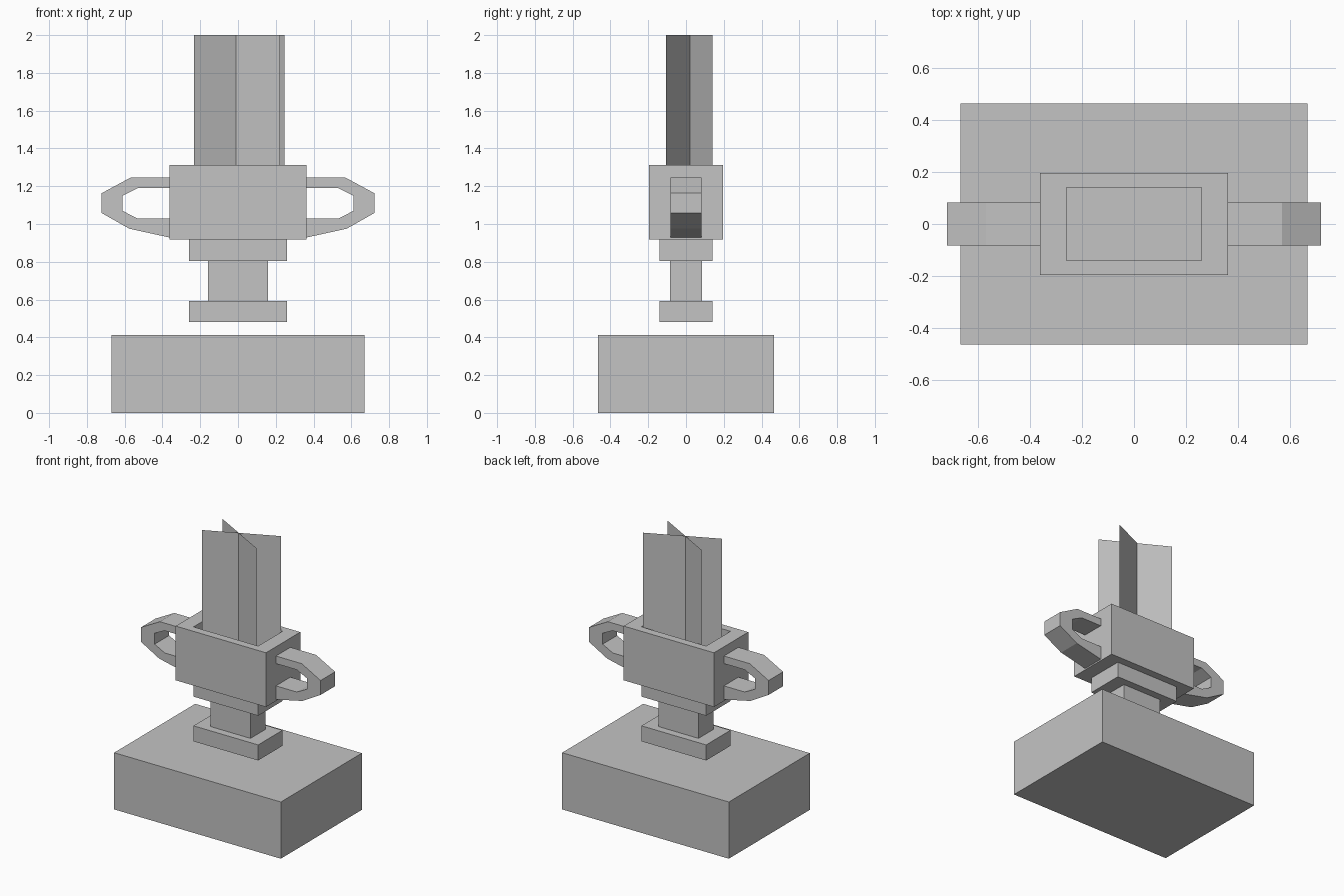
import bpy, bmesh

if "Cube" in bpy.data.objects:
    bpy.data.objects.remove(bpy.data.objects["Cube"])

grey = bpy.data.materials.new("plain grey")
grey.diffuse_color = (0.55, 0.55, 0.55, 1)
grey.use_nodes = True
grey.node_tree.nodes["Principled BSDF"].inputs["Base Color"].default_value = grey.diffuse_color


def add_object(name, bm):
    bmesh.ops.recalc_face_normals(bm, faces=bm.faces[:])
    mesh = bpy.data.meshes.new(name)
    bm.to_mesh(mesh)
    bm.free()
    mesh.materials.append(grey)
    obj = bpy.data.objects.new(name, mesh)
    bpy.context.collection.objects.link(obj)
    return obj


def box_bm(hx, hy, z0, z1):
    bm = bmesh.new()
    bmesh.ops.create_cube(bm, size=1)
    for v in bm.verts:
        v.co = (v.co.x * 2 * hx, v.co.y * 2 * hy, z0 + (v.co.z + 0.5) * (z1 - z0))
    return bm


# Stacked blocks: half width, half depth, bottom, top
for name, dims in {
    "base": (0.67, 0.465, 0.0, 0.412),
    "foot": (0.26, 0.14, 0.48, 0.593),
    "stem": (0.16, 0.085, 0.593, 0.805),
    "collar": (0.26, 0.14, 0.805, 0.918),
}.items():
    add_object(name, box_bm(*dims))

# Cup: block with a rectangular well sunk into the top
WELL_FLOOR = 1.05
bm = box_bm(0.363, 0.197, 0.918, 1.312)
top = max(bm.faces, key=lambda f: f.calc_center_median().z)
bmesh.ops.inset_region(bm, faces=[top], thickness=0.05)
for v in top.verts:
    v.co.x = 0.26 if v.co.x > 0 else -0.26
    v.co.y = 0.14 if v.co.y > 0 else -0.14
well = bmesh.ops.extrude_face_region(bm, geom=[top])
for v in [g for g in well["geom"] if isinstance(g, bmesh.types.BMVert)]:
    v.co.z = WELL_FLOOR
bmesh.ops.delete(bm, geom=[f for f in bm.faces if f.calc_center_median().z > 1.311
                           and abs(f.calc_center_median().x) < 0.01
                           and abs(f.calc_center_median().y) < 0.01], context="FACES")
add_object("cup", bm)

# Handles: angular loop profile swept across the depth, one per side
outer = [(0.36, 1.245), (0.57, 1.245), (0.722, 1.163), (0.722, 1.058), (0.575, 0.975), (0.36, 0.928)]
inner = [(0.36, 1.19), (0.53, 1.19), (0.612, 1.15), (0.612, 1.07), (0.53, 1.028), (0.36, 1.028)]
for name, side in (("handle_right", 1), ("handle_left", -1)):
    bm = bmesh.new()
    rings = []
    for (ox, oz), (ix, iz) in zip(outer, inner):
        rings.append([bm.verts.new((side * x, y, z)) for x, y, z in
                      ((ox, -0.083, oz), (ox, 0.083, oz), (ix, 0.083, iz), (ix, -0.083, iz))])
    for a, b in zip(rings, rings[1:]):
        for i in range(4):
            j = (i + 1) % 4
            bm.faces.new((a[i], a[j], b[j], b[i]))
    bm.faces.new(rings[0])
    bm.faces.new(rings[-1])
    add_object(name, bm)

# Two crossed upright sheets standing in the cup
for name, (x0, y0), (x1, y1) in (
    ("sheet_a", (-0.22, 0.138), (0.223, -0.106)),
    ("sheet_b", (-0.233, -0.08), (0.247, 0.14)),
):
    bm = bmesh.new()
    bm.faces.new([bm.verts.new(c) for c in
                  ((x0, y0, WELL_FLOOR), (x1, y1, WELL_FLOOR), (x1, y1, 2.0), (x0, y0, 2.0))])
    add_object(name, bm)
